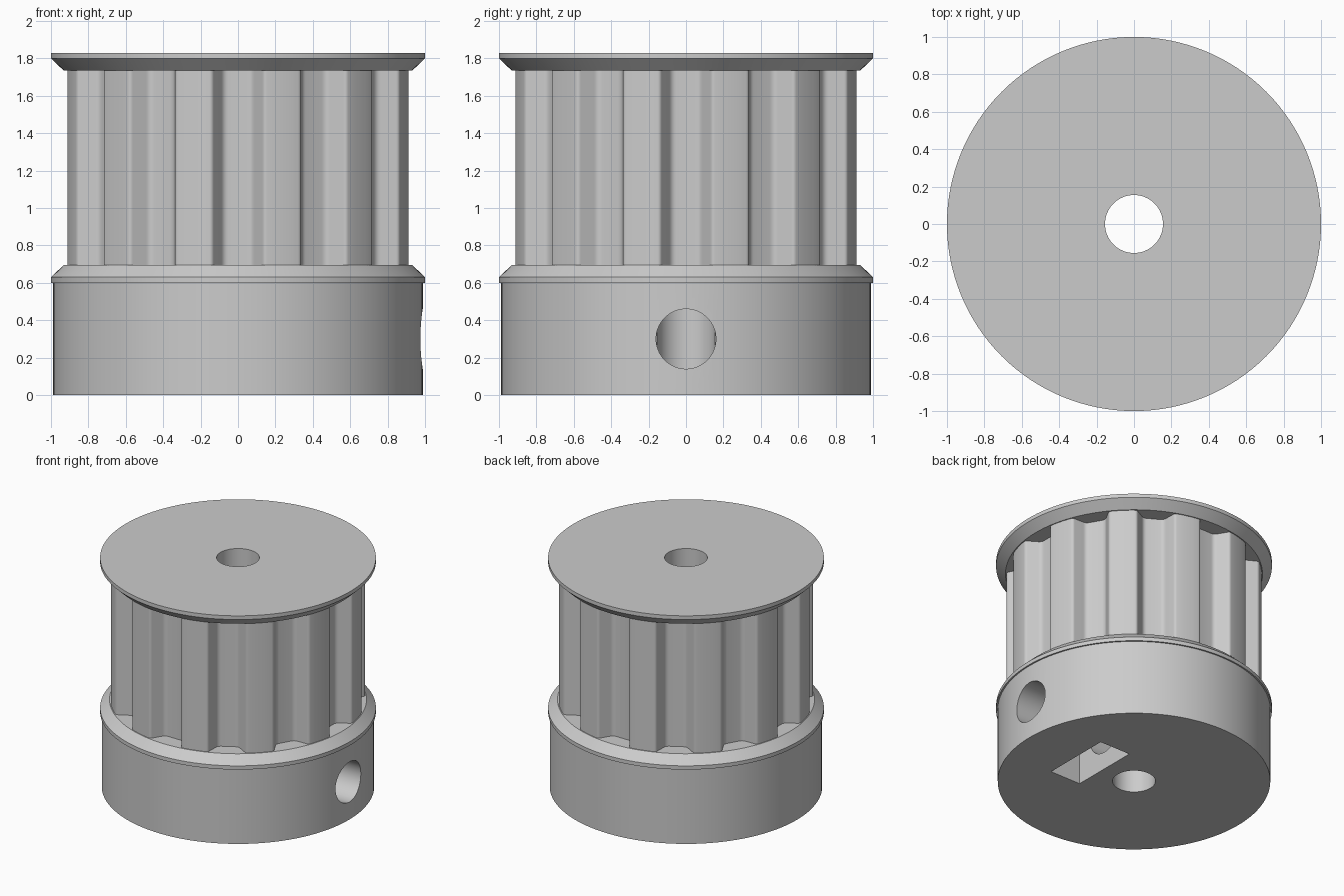
import bpy, bmesh, math
from mathutils import Vector, Matrix

if "Cube" in bpy.data.objects:
    bpy.data.objects.remove(bpy.data.objects["Cube"], do_unlink=True)

SEGMENTS = 128
TEETH = 12
TIP_R, ROOT_R = 0.925, 0.81
TIP_HALF, ROOT_HALF = 0.139, 0.075   # half widths of a groove
SCREW_Z = 0.3

grey = bpy.data.materials.new("machined_grey")
grey.use_nodes = True
grey.diffuse_color = (0.6, 0.6, 0.6, 1)
grey.node_tree.nodes["Principled BSDF"].inputs["Base Color"].default_value = (0.6, 0.6, 0.6, 1)


def make_object(name, bm):
    bmesh.ops.recalc_face_normals(bm, faces=bm.faces)
    mesh = bpy.data.meshes.new(name)
    bm.to_mesh(mesh)
    bm.free()
    mesh.materials.append(grey)
    obj = bpy.data.objects.new(name, mesh)
    bpy.context.collection.objects.link(obj)
    return obj


def lathe(name, profile):
    """Solid of stacked rings, given as (radius, height) pairs."""
    bm = bmesh.new()
    rings = []
    for r, z in profile:
        angles = [math.tau * i / SEGMENTS for i in range(SEGMENTS)]
        rings.append([bm.verts.new((r * math.cos(a), r * math.sin(a), z)) for a in angles])
    for low, high in zip(rings, rings[1:]):
        for i in range(SEGMENTS):
            j = (i + 1) % SEGMENTS
            bm.faces.new((low[i], low[j], high[j], high[i]))
    bm.faces.new(rings[0])
    bm.faces.new(rings[-1])
    return make_object(name, bm)


def prism(name, outline, z0, z1):
    bm = bmesh.new()
    base = bm.faces.new([bm.verts.new((p[0], p[1], z0)) for p in outline])
    top = bmesh.ops.extrude_face_region(bm, geom=[base])
    verts = [v for v in top["geom"] if isinstance(v, bmesh.types.BMVert)]
    bmesh.ops.translate(bm, verts=verts, vec=(0, 0, z1 - z0))
    return make_object(name, bm)


def rod(name, radius, length, sides, matrix):
    bm = bmesh.new()
    bmesh.ops.create_cone(bm, cap_ends=True, segments=sides, radius1=radius,
                          radius2=radius, depth=length, matrix=matrix)
    return make_object(name, bm)


def cut(target, cutter):
    mod = target.modifiers.new("cut", 'BOOLEAN')
    mod.operation = 'DIFFERENCE'
    mod.solver = 'EXACT'
    mod.object = cutter
    bpy.context.view_layer.objects.active = target
    bpy.ops.object.modifier_apply(modifier=mod.name)


def rounded(before, corner, after, setback, steps=5):
    """Points of a small curve replacing a corner."""
    a = corner + (before - corner).normalized() * setback
    b = corner + (after - corner).normalized() * setback
    ts = [i / steps for i in range(steps + 1)]
    return [a * (1 - t) ** 2 + corner * 2 * t * (1 - t) + b * t * t for t in ts]


def tooth_outline():
    """One groove and the land after it, repeated around the axis."""
    half = math.asin(TIP_HALF / TIP_R)
    pitch = math.tau / TEETH
    tip = Vector((TIP_R * math.cos(half), TIP_HALF))
    root = Vector((ROOT_R, ROOT_HALF))
    land = Vector((TIP_R * math.cos(pitch / 2), TIP_R * math.sin(pitch / 2)))
    side = rounded(Vector((ROOT_R, 0)), root, tip, 0.025) + rounded(root, tip, land, 0.018)
    for i in range(1, 4):
        a = half + (pitch / 2 - half) * (0.15 + 0.25 * i)
        side.append(Vector((TIP_R * math.cos(a), TIP_R * math.sin(a))))
    groove = [Vector((p.x, -p.y)) for p in reversed(side)] + side
    return [Matrix.Rotation(pitch * k, 2) @ p for k in range(TEETH) for p in groove]


# Hub with the lower flange, toothed barrel and upper flange
hub = lathe("hub", [(0.988, 0), (0.988, 0.6)])
lower_flange = lathe("lower_flange", [(1, 0.6), (1, 0.63), (0.932, 0.695)])
barrel = prism("toothed_barrel", tooth_outline(), 0.695, 1.735)
upper_flange = lathe("upper_flange", [(0.932, 1.735), (1, 1.8), (1, 1.83)])
parts = [hub, lower_flange, barrel, upper_flange]

# Shaft bore through everything
bore = rod("bore_cutter", 0.155, 4, 64, Matrix.Translation((0, 0, 1)))
for part in parts:
    cut(part, bore)

# Set screw hole on the left side, with a nut pocket open at the bottom
sideways = Matrix.Rotation(math.pi / 2, 4, 'Y')
screw = rod("screw_cutter", 0.16, 1.2, 64, Matrix.Translation((0.6, 0, SCREW_Z)) @ sideways)
slot = prism("slot_cutter", [(0.28, -0.28), (0.55, -0.28), (0.55, 0.28), (0.28, 0.28)],
             -0.1, SCREW_Z + 0.15)
for cutter in (screw, slot):
    cut(hub, cutter)

for cutter in (bore, screw, slot):
    bpy.data.objects.remove(cutter, do_unlink=True)

# Smooth round walls, crisp rims
bpy.ops.object.select_all(action='DESELECT')
for part in parts:
    part.select_set(True)
bpy.context.view_layer.objects.active = hub
bpy.ops.object.shade_smooth_by_angle(angle=math.radians(28))
